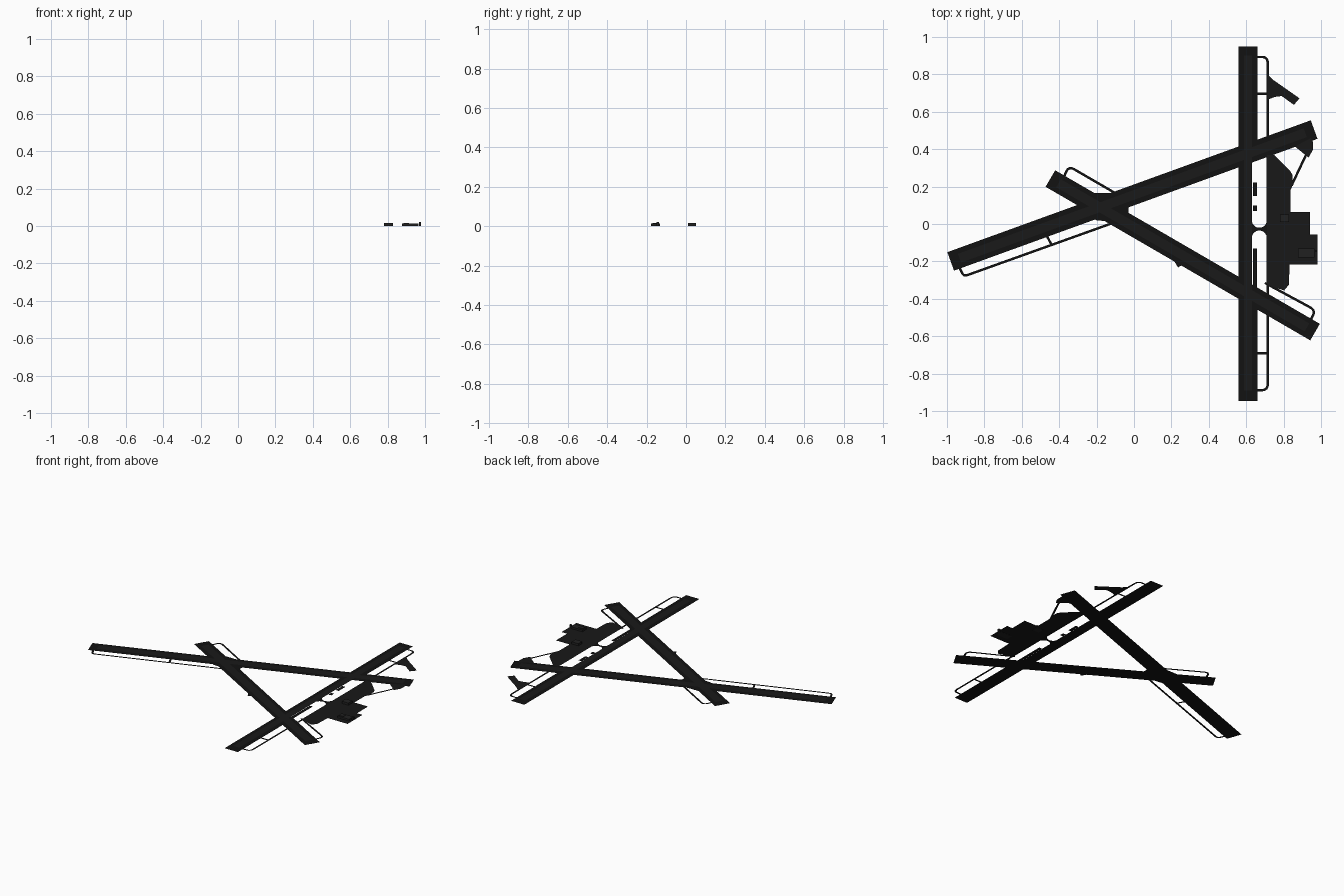
import bpy, bmesh, math
from mathutils import Vector as V

if "Cube" in bpy.data.objects:
    bpy.data.objects.remove(bpy.data.objects["Cube"])


def mat(name, v):
    m = bpy.data.materials.new(name)
    m.diffuse_color = (v, v, v, 1)
    m.use_nodes = True
    m.node_tree.nodes["Principled BSDF"].inputs["Base Color"].default_value = m.diffuse_color
    return m


ASPHALT = mat("asphalt", 0.006)
STRIP = mat("runway_strip", 0.010)
APRON = mat("apron", 0.009)
ROOF = mat("roof", 0.015)


def make(name, verts, faces, material):
    me = bpy.data.meshes.new(name)
    me.from_pydata(verts, [], faces)
    me.materials.append(material)
    ob = bpy.data.objects.new(name, me)
    bpy.context.collection.objects.link(ob)
    return ob


def sheet(name, pts, z=0.0, material=ASPHALT):
    """Flat polygon, facing up."""
    area = sum(a[0] * b[1] - b[0] * a[1] for a, b in zip(pts, pts[1:] + pts[:1]))
    if area < 0:
        pts = pts[::-1]
    ob = make(name, [(p[0], p[1], z) for p in pts], [range(len(pts))], material)
    bm = bmesh.new()
    bm.from_mesh(ob.data)
    bmesh.ops.triangulate(bm, faces=bm.faces[:])
    bm.to_mesh(ob.data)
    bm.free()
    return ob


def rect(x0, x1, y0, y1):
    return [(x0, y0), (x1, y0), (x1, y1), (x0, y1)]


def band(a, b, w, inset=0.0):
    """Corners of a straight strip from a to b."""
    a, b = V(a), V(b)
    d = (b - a).normalized()
    n = V((-d.y, d.x)) * w / 2
    a, b = a + d * inset, b - d * inset
    return [tuple(p) for p in (a - n, b - n, b + n, a + n)]


def ribbon(name, pts, w=0.013, r=0.035):
    """Constant-width path with rounded corners."""
    pts = [V(p) for p in pts]
    path = [pts[0]]
    for p, c, q in zip(pts, pts[1:], pts[2:]):
        s = c + (p - c).normalized() * min(r, (p - c).length * 0.49)
        e = c + (q - c).normalized() * min(r, (q - c).length * 0.49)
        for i in range(7):
            t = i / 6
            path.append(s * (1 - t) ** 2 + c * 2 * t * (1 - t) + e * t * t)
    path.append(pts[-1])
    verts = []
    for i, p in enumerate(path):
        d = (path[min(i + 1, len(path) - 1)] - path[max(i - 1, 0)]).normalized()
        n = V((-d.y, d.x)) * w / 2
        verts += [(*(p - n), 0), (*(p + n), 0)]
    faces = [(2 * i, 2 * i + 2, 2 * i + 3, 2 * i + 1) for i in range(len(path) - 1)]
    return make(name, verts, faces, ASPHALT)


def box(name, x0, x1, y0, y1, z1, z0=0.0):
    v = [(*p, z) for z in (z0, z1) for p in rect(x0, x1, y0, y1)]
    f = [(3, 2, 1, 0), (4, 5, 6, 7)] + [(i, (i + 1) % 4, 4 + (i + 1) % 4, 4 + i) for i in range(4)]
    return make(name, v, f, ROOF)


# Diagonal runways with their paler centre strips
for name, a, b, w in (("long_diagonal_runway", (-0.98, -0.2), (0.963, 0.505), 0.105),
                      ("short_diagonal_runway", (-0.447, 0.243), (0.968, -0.578), 0.102)):
    sheet(name, band(a, b, w))
    sheet(name + "_strip", band(a, b, 0.05, 0.05), 0.002, STRIP)

# North-south runway, its shoulder cut back beside the terminal
sheet("main_runway", [(0.56, -0.945), (0.66, -0.945), (0.66, -0.36), (0.632, -0.36),
                      (0.632, 0.36), (0.66, 0.36), (0.66, 0.95), (0.56, 0.95)])
sheet("main_runway_strip", rect(0.588, 0.632, -0.89, 0.9), 0.002, STRIP)
for i, (y0, y1) in enumerate(((0.15, 0.222), (0.07, 0.1), (-0.37, -0.13))):
    sheet(f"shoulder_piece_{i}", rect(0.635, 0.658, y0, y1))

# Widened crossing of the two diagonals
sheet("crossing_fillet", [(-0.27, 0.13), (-0.215, 0.165), (-0.12, 0.165), (-0.03, 0.185),
                          (-0.03, 0.02), (-0.12, 0.012), (-0.2, 0.02), (-0.27, 0.05)])

# Parallel taxiway loops
ribbon("taxiway_north", [(0.655, 0.893), (0.715, 0.893), (0.715, 0.3)])
ribbon("taxiway_middle", [(0.715, 0.35), (0.715, -0.4)])
ribbon("taxiway_south", [(0.655, -0.888), (0.715, -0.888), (0.715, -0.3)])
for y in (0.697, -0.692):
    ribbon(f"taxiway_link_{'north' if y > 0 else 'south'}", [(0.655, y), (0.717, y)])
ribbon("taxiway_west", [(-0.94, -0.22), (-0.91, -0.28), (-0.12, 0.003)], r=0.02)
ribbon("taxiway_west_link", [(-0.47, -0.055), (-0.443, -0.108)], r=0.02)
ribbon("taxiway_northwest", [(-0.39, 0.215), (-0.35, 0.31), (-0.1, 0.165)])
ribbon("taxiway_southeast", [(0.7, -0.315), (0.972, -0.462), (0.935, -0.53)])
sheet("runway_turnout", band((0.225, -0.215), (0.25, -0.2), 0.04))

# Crossbar between runway and apron, with round inner corners
arc = [(0.67 - 0.04 * math.cos(math.pi * i / 16), 0.04 * math.sin(math.pi * i / 16)) for i in range(17)]
sheet("taxiway_crossbar", [(x, 0.02 - s) for x, s in arc] + [(x, -0.075 + s) for x, s in arc[::-1]])

# Terminal apron
sheet("terminal_apron", [(0.712, 0.37), (0.75, 0.37), (0.835, 0.285), (0.848, 0.26), (0.846, 0.2),
                         (0.836, 0.18), (0.836, 0.065), (0.94, 0.065), (0.94, -0.055), (0.982, -0.055),
                         (0.982, -0.217), (0.832, -0.217), (0.828, -0.325), (0.803, -0.355),
                         (0.74, -0.335), (0.712, -0.32)], 0.001, APRON)

# Northern apron spur
sheet("north_apron_spur", [(0.715, 0.8), (0.745, 0.77), (0.785, 0.742), (0.885, 0.672), (0.855, 0.637),
                           (0.79, 0.684), (0.755, 0.68), (0.715, 0.665)], 0.001, APRON)

# Holding pad at the east end of the long runway, and its road
sheet("east_holding_pad", [(0.86, 0.415), (0.945, 0.46), (0.957, 0.44), (0.956, 0.395), (0.933, 0.355)],
      0.001, APRON)
ribbon("pad_road", [(0.92, 0.37), (0.842, 0.205)])

# Terminal buildings
box("north_hall", 0.78, 0.83, 0.01, 0.052, 0.016)
box("terminal_hall", 0.878, 0.965, -0.178, -0.132, 0.013)
box("terminal_west_block", 0.885, 0.915, -0.17, -0.145, 0.016, 0.013)
box("control_tower", 0.967, 0.979, -0.15, -0.138, 0.021)
